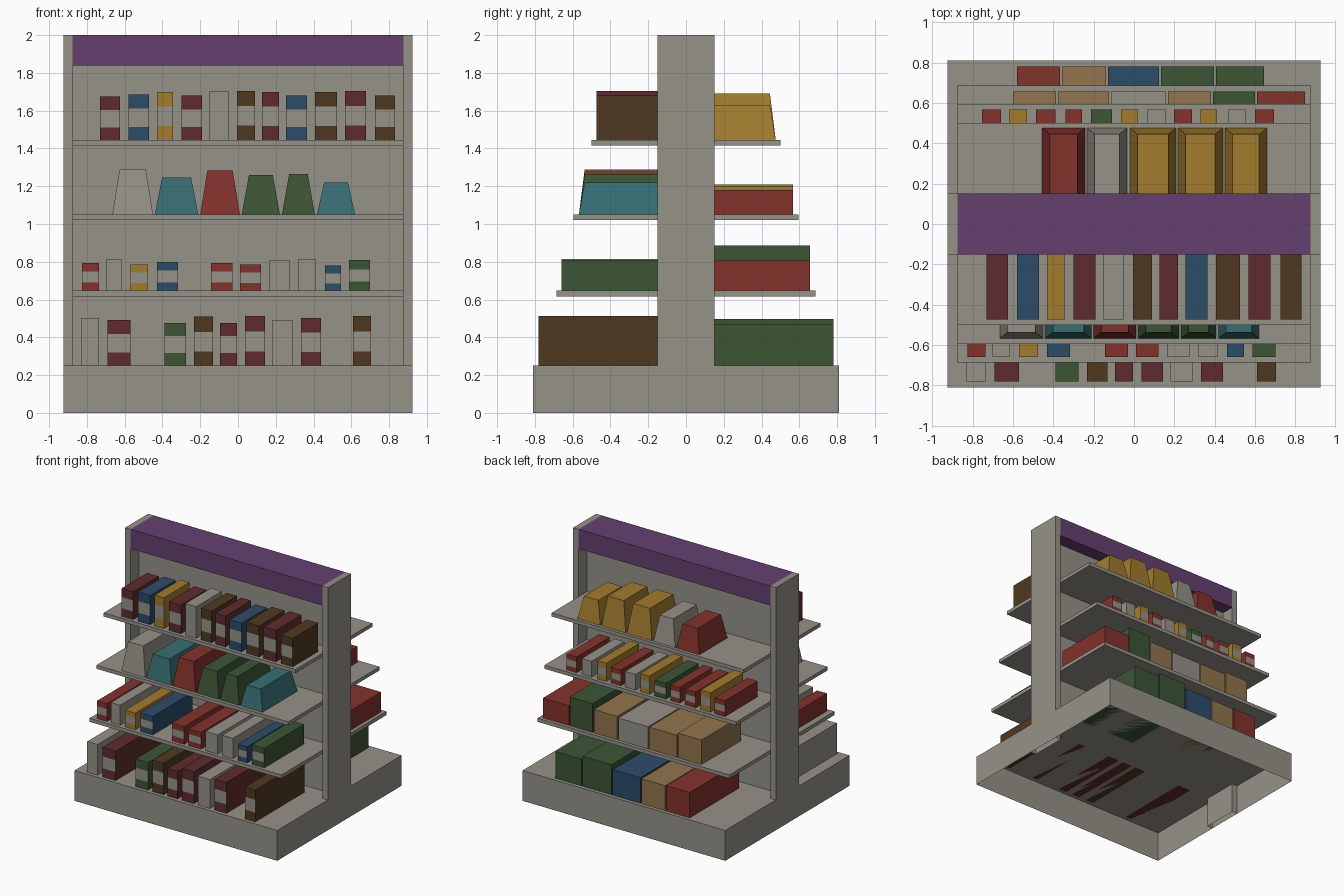
import bpy, bmesh

if "Cube" in bpy.data.objects:
    bpy.data.objects.remove(bpy.data.objects["Cube"])

# Colours (sRGB 0-255, converted to linear)
SRGB = {
    "warm_grey": (150, 146, 137), "purple": (101, 64, 112), "maroon": (96, 43, 46),
    "blue": (44, 76, 106), "gold": (162, 124, 46), "brown": (79, 57, 33),
    "red": (132, 50, 44), "green": (60, 85, 53), "teal": (56, 110, 115),
    "tan": (146, 117, 77),
}


def linear(c):
    c /= 255
    return c / 12.92 if c <= 0.04045 else ((c + 0.055) / 1.055) ** 2.4


MATS = {}
for name, rgb in SRGB.items():
    MATS[name] = bpy.data.materials.new(name)
    MATS[name].diffuse_color = (*[linear(c) for c in rgb], 1)


def loft(name, rings, colour, bottom=True, label=None):
    """Stack of rectangles (x0, x1, y0, y1, z); label = side index of the middle band."""
    bm = bmesh.new()
    loops = [[bm.verts.new(p) for p in ((x0, y0, z), (x1, y0, z), (x1, y1, z), (x0, y1, z))]
             for x0, x1, y0, y1, z in rings]
    for level, (lo, hi) in enumerate(zip(loops, loops[1:])):
        for side in range(4):
            n = (side + 1) % 4
            face = bm.faces.new((lo[side], lo[n], hi[n], hi[side]))
            if level == 1 and side == label:
                face.material_index = 1
    bm.faces.new(loops[-1])
    if bottom:
        bm.faces.new(loops[0][::-1])
    mesh = bpy.data.meshes.new(name)
    bm.to_mesh(mesh)
    bm.free()
    mesh.materials.append(MATS[colour])
    if label is not None:
        mesh.materials.append(MATS["warm_grey"])
    obj = bpy.data.objects.new(name, mesh)
    bpy.context.collection.objects.link(obj)
    return obj


def box(name, x0, x1, y0, y1, z0, z1, colour, bottom=True):
    return loft(name, [(x0, x1, y0, y1, z0), (x0, x1, y0, y1, z1)], colour, bottom)


# Stand: hollow base, end posts, back panel, header and shelves
box("base", -0.925, 0.925, -0.81, 0.81, 0, 0.25, "warm_grey", bottom=False)
box("left_post", -0.925, -0.875, -0.15, 0.15, 0, 2, "warm_grey", bottom=False)
box("right_post", 0.875, 0.925, -0.15, 0.15, 0, 2, "warm_grey", bottom=False)
box("back_panel", -0.875, 0.875, -0.04, 0.04, 0.25, 1.84, "warm_grey")
box("header", -0.875, 0.875, -0.15, 0.15, 1.84, 2, "purple")
for name, depth, top in (("low", 0.685, 0.647), ("middle", 0.595, 1.05), ("high", 0.5, 1.445)):
    box(name + "_shelf", -0.875, 0.875, -depth, depth, top - 0.03, top, "warm_grey")


def row(name, side, front, z0, items, kind):
    """Row of products; side is -1 for the front of the stand, 1 for the back."""
    for i, (x0, x1, z1, colour) in enumerate(items):
        def ring(z, inset=0.0, back=0.14):
            y0, y1 = sorted((side * back, side * (front - inset * 0.8)))
            return (x0 + inset, x1 - inset, y0, y1, z)
        label = None
        if kind == "bag":        # tapered pouch
            rings = [ring(z0, 0, 0.11), ring(z1, 0.038, 0.14)]
        elif kind == "labelled":  # carton with a pale band on its outer face
            h = z1 - z0
            rings = [ring(z0), ring(z0 + 0.29 * h), ring(z0 + 0.69 * h), ring(z1)]
            label = 0 if side < 0 else 2
        else:
            rings = [ring(z0), ring(z1)]
        loft(f"{name}_{i + 1}", rings, colour, label=label)


# Products on the front
row("front_high_carton", -1, 0.473, 1.445, [
    (-.73, -.625, 1.675, "maroon"), (-.58, -.47, 1.685, "blue"), (-.43, -.345, 1.70, "gold"),
    (-.30, -.19, 1.68, "maroon"), (-.15, -.05, 1.705, "warm_grey"), (-.005, .09, 1.705, "brown"),
    (.127, .217, 1.70, "maroon"), (.255, .365, 1.68, "blue"), (.407, .524, 1.70, "brown"),
    (.566, .677, 1.705, "maroon"), (.725, .83, 1.68, "brown")], "labelled")
row("front_middle_bag", -1, 0.567, 1.05, [
    (-.665, -.45, 1.288, "warm_grey"), (-.44, -.21, 1.245, "teal"), (-.20, .01, 1.283, "red"),
    (.02, .222, 1.26, "green"), (.233, .407, 1.265, "green"), (.418, .62, 1.22, "teal")], "bag")
row("front_low_carton", -1, 0.658, 0.647, [
    (-.825, -.735, .793, "red"), (-.70, -.614, .813, "warm_grey"), (-.57, -.476, .785, "gold"),
    (-.43, -.317, .80, "blue"), (-.143, -.03, .793, "red"), (.01, .122, .785, "red"),
    (.164, .275, .806, "warm_grey"), (.317, .413, .815, "warm_grey"), (.46, .545, .78, "blue"),
    (.587, .70, .81, "green")], "labelled")
row("front_base_carton", -1, 0.78, 0.25, [
    (-.83, -.735, .503, "warm_grey"), (-.69, -.57, .493, "maroon"), (-.39, -.275, .477, "green"),
    (-.233, -.132, .51, "brown"), (-.095, -.005, .477, "maroon"), (.037, .143, .513, "maroon"),
    (.18, .29, .488, "warm_grey"), (.333, .44, .503, "maroon"), (.61, .704, .513, "brown")],
    "labelled")

# Products on the back
row("back_high_bag", 1, 0.475, 1.445, [
    (-.455, -.243, 1.64, "red"), (-.233, -.035, 1.66, "warm_grey"), (-.02, .208, 1.69, "gold"),
    (.218, .44, 1.69, "gold"), (.45, .658, 1.63, "gold")], "bag")
row("back_middle_carton", 1, 0.567, 1.05, [
    (-.752, -.658, 1.18, "red"), (-.62, -.53, 1.21, "gold"), (-.485, -.39, 1.18, "red"),
    (-.34, -.257, 1.18, "red"), (-.213, -.11, 1.18, "green"), (-.064, .02, 1.20, "gold"),
    (.064, .158, 1.18, "warm_grey"), (.198, .287, 1.18, "red"), (.33, .41, 1.20, "gold"),
    (.465, .554, 1.18, "warm_grey"), (.60, .693, 1.18, "red")], "labelled")
row("back_low_box", 1, 0.657, 0.647, [
    (-.60, -.386, .85, "tan"), (-.376, -.124, .83, "tan"), (-.114, .158, .83, "warm_grey"),
    (.168, .381, .84, "tan"), (.391, .60, .885, "green"), (.609, .846, .81, "red")], "plain")
row("back_base_box", 1, 0.78, 0.25, [
    (-.58, -.366, .46, "red"), (-.356, -.139, .455, "tan"), (-.129, .124, .46, "blue"),
    (.134, .396, .497, "green"), (.406, .643, .47, "green")], "plain")

for m in bpy.data.materials:
    if m.users and not m.is_grease_pencil:
        m.use_nodes = True
        m.node_tree.nodes["Principled BSDF"].inputs["Base Color"].default_value = m.diffuse_color
